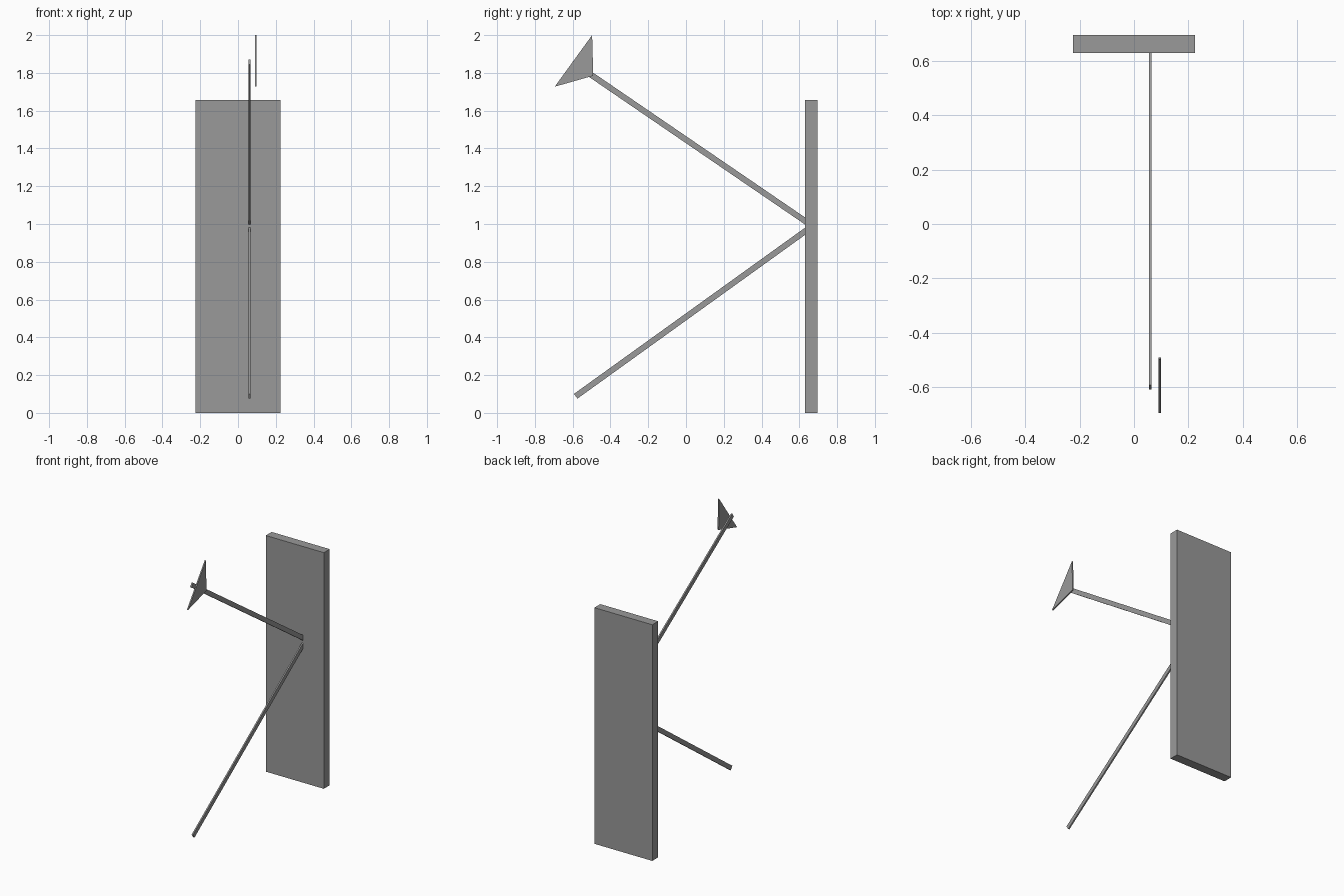
import bpy
import bmesh
import math
from mathutils import Vector

cube = bpy.data.objects.get("Cube")
if cube:
    bpy.data.objects.remove(cube, do_unlink=True)

grey = bpy.data.materials.new("plain grey")
grey.use_nodes = True
GREY = (0.32, 0.32, 0.32, 1.0)
grey.diffuse_color = GREY
grey.node_tree.nodes["Principled BSDF"].inputs["Base Color"].default_value = GREY


def extrude_profile(name, yz, x0, x1):
    """Flat profile in the y-z plane, extruded along x from x0 to x1."""
    bm = bmesh.new()
    face = bm.faces.new([bm.verts.new((x0, y, z)) for y, z in yz])
    ext = bmesh.ops.extrude_face_region(bm, geom=[face])
    moved = [v for v in ext["geom"] if isinstance(v, bmesh.types.BMVert)]
    bmesh.ops.translate(bm, verts=moved, vec=(x1 - x0, 0, 0))
    bmesh.ops.recalc_face_normals(bm, faces=bm.faces)
    mesh = bpy.data.meshes.new(name)
    bm.to_mesh(mesh)
    bm.free()
    mesh.materials.append(grey)
    obj = bpy.data.objects.new(name, mesh)
    bpy.context.collection.objects.link(obj)
    return obj


def bar(name, start, end, width=0.031):
    """Thin square-cut bar between two points in the y-z plane."""
    a, b = Vector(start), Vector(end)
    d = (b - a).normalized()
    side = Vector((-d.y, d.x)) * width / 2
    return extrude_profile(name, [a + side, b + side, b - side, a - side], 0.055, 0.065)


# Upright board at the back
extrude_profile("back_board", [(0.63, 0), (0.695, 0), (0.695, 1.657), (0.63, 1.657)],
                -0.225, 0.225)

# Two slanted bars, their ends sunk into the board
bar("upper_bar", (0.645, 1.006), (-0.601, 1.857))
bar("lower_bar", (0.645, 0.972), (-0.584, 0.088))

# Thin triangular plate beside the tip of the upper bar
extrude_profile("tip_plate", [(-0.497, 2.0), (-0.695, 1.727), (-0.491, 1.785)], 0.09, 0.099)
